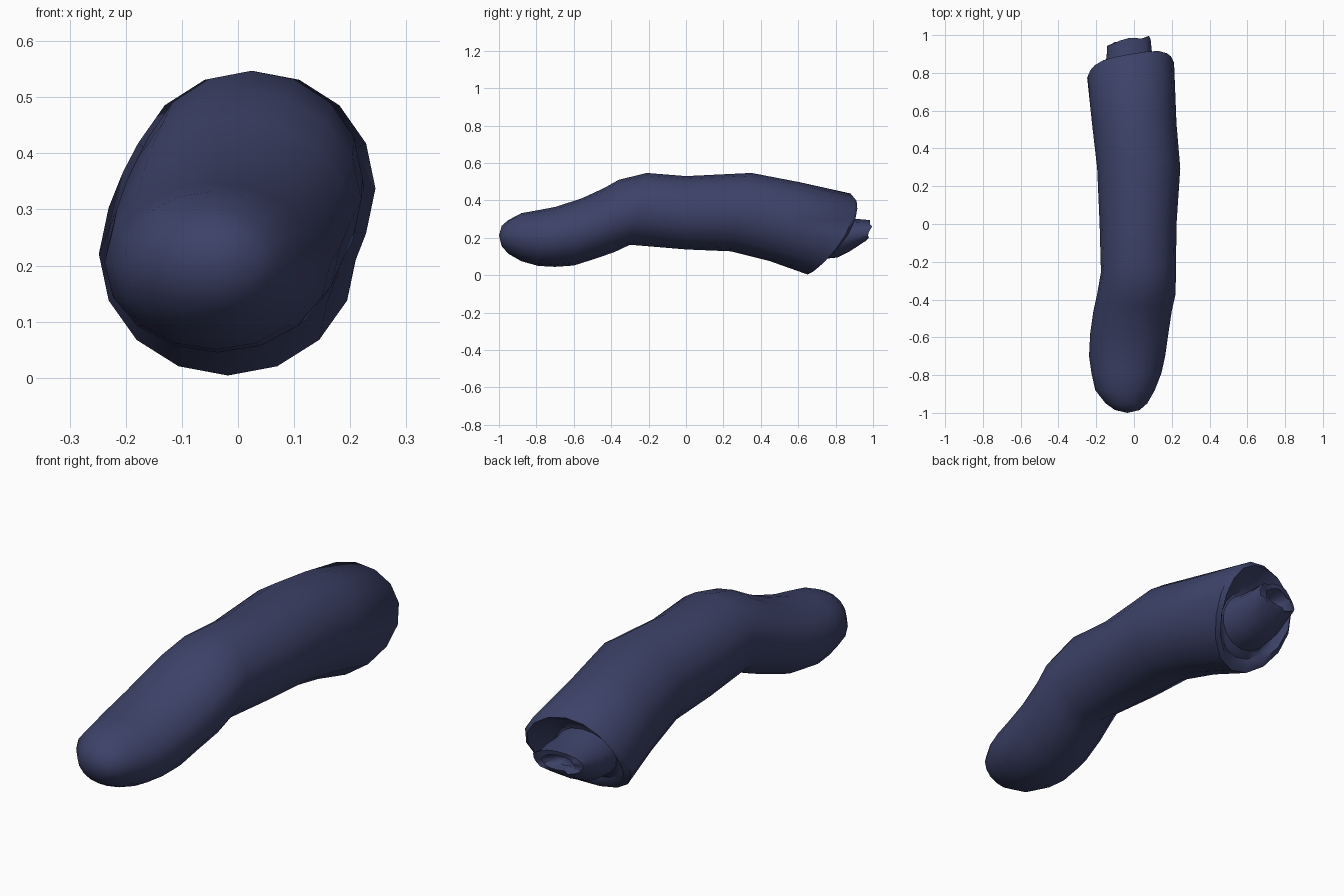
import bpy, bmesh, math, random

random.seed(4)
SIDES = 16

mat = bpy.data.materials.new("dark_blue")
mat.diffuse_color = (0.046, 0.055, 0.14, 1)


def ring(x0, x1, z0, z1, y, lean=0.0, skew=0.0, bulge=0.0, jag=0.0):
    """Oval cross-section in x/z; lean, skew and bulge bend it along y."""
    pts = []
    for i in range(SIDES):
        a = 2 * math.pi * i / SIDES
        c, s = math.cos(a), math.sin(a)
        j = random.uniform(-jag, jag)
        pts.append(((x0 + x1) / 2 + (x1 - x0) / 2 * c,
                    y + lean * s + skew * c + bulge * c * c + j,
                    (z0 + z1) / 2 + (z1 - z0) / 2 * s + j * 0.5))
    return pts


def loft(name, rings, start=None, end=None, angle=50):
    bm = bmesh.new()
    loops = [[bm.verts.new(p) for p in r] for r in rings]
    for a, b in zip(loops, loops[1:]):
        for i in range(SIDES):
            k = (i + 1) % SIDES
            bm.faces.new((a[i], a[k], b[k], b[i]))
    for tip, lp in ((start, loops[0]), (end, loops[-1])):
        if tip:
            v = bm.verts.new(tip)
            for i in range(SIDES):
                bm.faces.new((lp[i], lp[(i + 1) % SIDES], v))
    bmesh.ops.recalc_face_normals(bm, faces=bm.faces)
    me = bpy.data.meshes.new(name)
    bm.to_mesh(me)
    bm.free()
    ob = bpy.data.objects.new(name, me)
    bpy.context.collection.objects.link(ob)
    me.materials.append(mat)
    bpy.ops.object.select_all(action='DESELECT')
    ob.select_set(True)
    bpy.context.view_layer.objects.active = ob
    bpy.ops.object.shade_smooth_by_angle(angle=math.radians(angle))
    return ob


# Bent finger: rounded tip, two knuckles, slanted cut rim, hollow cut face
loft("finger", [
    ring(-0.10, 0.03, 0.155, 0.265, -0.985),
    ring(-0.15, 0.07, 0.115, 0.295, -0.95),
    ring(-0.205, 0.11, 0.075, 0.332, -0.88),
    ring(-0.225, 0.145, 0.05, 0.348, -0.79),
    ring(-0.238, 0.165, 0.045, 0.365, -0.70),
    ring(-0.232, 0.182, 0.052, 0.41, -0.58, 0.02),
    ring(-0.215, 0.20, 0.09, 0.465, -0.46, 0.02),
    ring(-0.195, 0.22, 0.125, 0.51, -0.37, 0.01),
    ring(-0.175, 0.222, 0.163, 0.547, -0.255, 0.045),
    ring(-0.182, 0.225, 0.138, 0.53, 0.0),
    ring(-0.195, 0.245, 0.128, 0.547, 0.295, 0.055),
    ring(-0.222, 0.225, 0.075, 0.497, 0.53, 0.08),
    ring(-0.248, 0.212, 0.004, 0.437, 0.765, 0.115, 0.04, 0.05),
    ring(-0.225, 0.19, 0.03, 0.412, 0.785, 0.115, 0.035, 0.05),
    ring(-0.195, 0.155, 0.06, 0.37, 0.75, 0.075, 0.02, 0.03),
    ring(-0.165, 0.125, 0.08, 0.33, 0.75, 0.04, 0.01, 0.0),
], start=(-0.035, -1.0, 0.212), end=(-0.03, 0.80, 0.21))

# Ragged bone stub with a small hollow in its end
loft("bone_stub", [
    ring(-0.165, 0.12, 0.085, 0.325, 0.74, 0.03),
    ring(-0.155, 0.105, 0.095, 0.31, 0.83, 0.02),
    ring(-0.145, 0.095, 0.125, 0.30, 0.89, 0.02, 0.01, 0, 0.015),
    ring(-0.142, 0.088, 0.18, 0.29, 0.965, 0.01, 0.018, 0, 0.012),
    ring(-0.105, 0.05, 0.195, 0.272, 0.965, 0.01, 0.015, 0, 0.01),
    ring(-0.065, 0.01, 0.205, 0.255, 0.92),
], end=(-0.03, 0.90, 0.23), angle=40)
